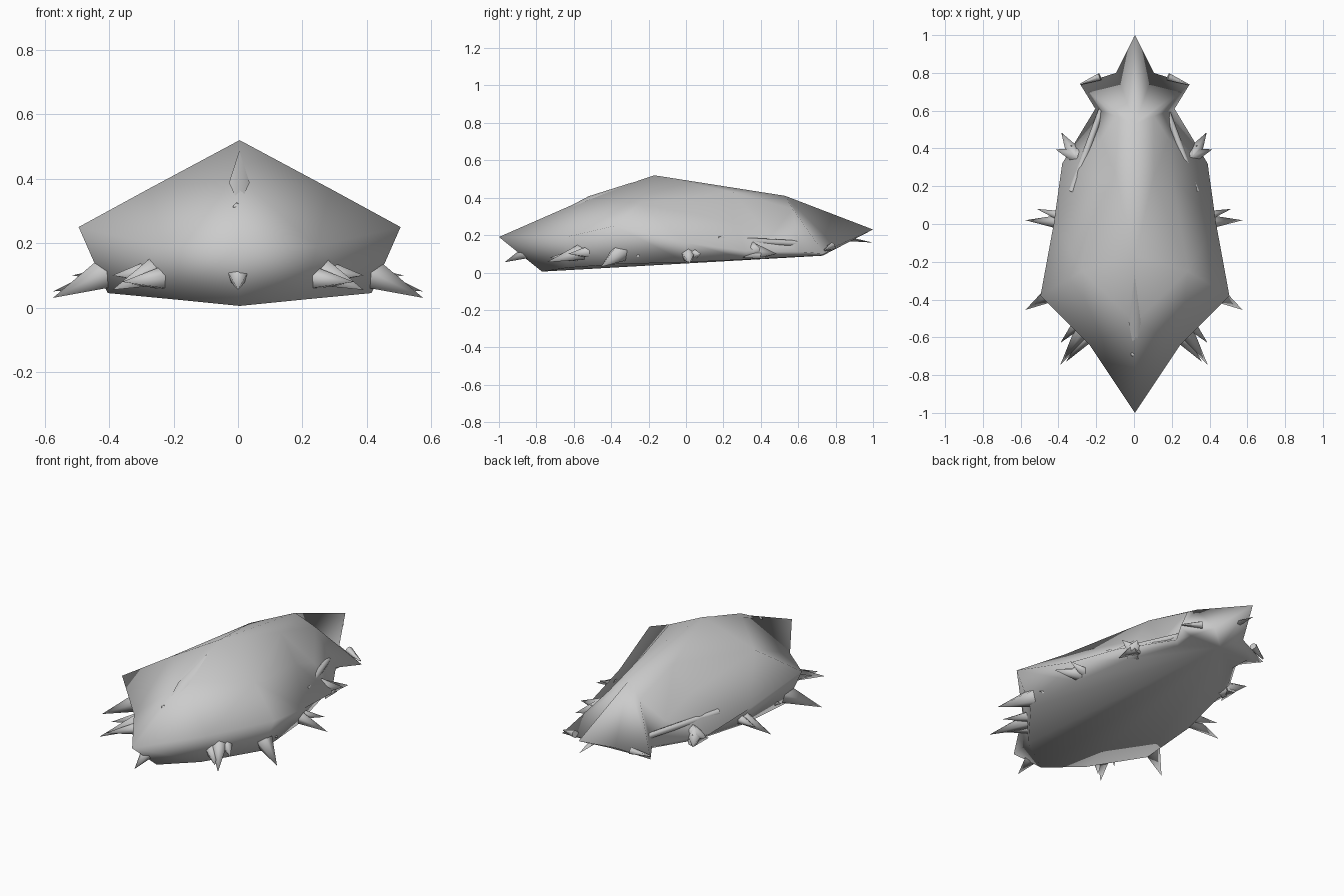
import bpy, bmesh, math
from mathutils import Vector

if "Cube" in bpy.data.objects:
    bpy.data.objects.remove(bpy.data.objects["Cube"])

grey = bpy.data.materials.new("shell_grey")
grey.diffuse_color = (0.6, 0.6, 0.6, 1)
grey.use_nodes = True
grey.node_tree.nodes["Principled BSDF"].inputs["Base Color"].default_value = grey.diffuse_color


def add_object(name, bm, angle):
    bmesh.ops.recalc_face_normals(bm, faces=bm.faces[:])
    me = bpy.data.meshes.new(name)
    bm.to_mesh(me)
    bm.free()
    me.materials.append(grey)
    ob = bpy.data.objects.new(name, me)
    bpy.context.collection.objects.link(ob)
    bpy.context.view_layer.objects.active = ob
    ob.select_set(True)
    bpy.ops.object.shade_smooth_by_angle(angle=math.radians(angle))
    ob.select_set(False)
    return ob


# Armoured body: half of the shell as named points, mirrored across x
P = dict(
    nose=(0, -1, .19), brow=(0, -.52, .40), apex=(0, -.17, .52), crest=(0, .53, .41), tail=(0, 1, .23),
    cheek=(.24, -.64, .19), corner=(.5, -.38, .25), waist=(.43, 0, .16), hip=(.385, .32, .115),
    neck=(.21, .61, .11), fan=(.29, .74, .10), notch=(.10, .80, .14),
    dome=(.28, -.25, .37), back=(.10, .25, .43), groove=(.20, .25, .27), shoulder=(.10, .57, .34),
    hollow=(.18, .45, .19),
    keel=(0, -.77, .005), b1=(.20, -.64, .025), b2=(.41, -.37, .045), b3=(.39, 0, .055),
    b4=(.32, .33, .07), b5=(.19, .60, .085), b6=(.2, .72, .09), end=(0, .73, .09))

# Faces of the front dome, the back and the tail fan
FACES = ["nose cheek brow", "cheek corner dome", "cheek dome brow", "brow dome apex"]
FACES += ["apex dome back", "apex back crest", "dome corner waist", "dome waist groove",
          "dome groove back", "groove waist hip", "groove hip hollow", "hollow hip neck",
          "back groove hollow", "back hollow shoulder", "hollow neck shoulder", "back shoulder crest"]
FACES += ["shoulder neck fan", "crest shoulder fan", "crest fan notch", "crest notch tail",
          "fan b6 notch", "notch b6 end", "notch end tail"]

# Side wall between rim and base, and the belly fanned from its rear centre
rim = ["nose", "cheek", "corner", "waist", "hip", "neck", "fan"]
base = ["keel", "b1", "b2", "b3", "b4", "b5", "b6"]
for i in range(6):
    FACES.append(" ".join((rim[i], base[i], base[i + 1], rim[i + 1])))
    FACES.append(" ".join((base[i], base[i + 1], "end")))

bm = bmesh.new()
for side in (1, -1):
    v = {k: bm.verts.new((p[0] * side, p[1], p[2])) for k, p in P.items()}
    for f in FACES:
        bm.faces.new([v[k] for k in f.split()])
bmesh.ops.remove_doubles(bm, verts=bm.verts[:], dist=.0005)
bmesh.ops.translate(bm, verts=bm.verts[:], vec=(.005, 0, 0))
add_object("armoured_body", bm, 180)


# Tapered bars between two points: thorns, rods and claws
def taper(name, a, b, r1, r2=0.0, sides=5, flat=1.0):
    a, b = Vector(a), Vector(b)
    bm = bmesh.new()
    bmesh.ops.create_cone(bm, cap_ends=True, segments=sides, radius1=r1, radius2=r2, depth=(b - a).length)
    if r2 == 0:
        bmesh.ops.remove_doubles(bm, verts=bm.verts[:], dist=.0001)
    rot = (b - a).to_track_quat('Z', 'Y')
    for w in bm.verts:
        w.co = rot @ Vector((w.co.x, w.co.y * flat, w.co.z)) + (a + b) / 2
    add_object(name, bm, 75)


# (base, tip, radius) of the rim thorns on one side
THORNS = [
    ((.39, -.34, .115), (.575, -.455, .03), .06),
    ((.26, -.55, .11), (.39, -.745, .055), .05),
    ((.23, -.58, .09), (.36, -.73, .08), .04),
    ((.27, -.50, .11), (.39, -.63, .10), .04),
    ((.38, .01, .10), (.575, .02, .05), .042),
    ((.38, .04, .10), (.515, .08, .10), .03),
    ((.31, .36, .11), (.385, .485, .10), .05),
    ((.30, .36, .12), (.415, .395, .13), .045),
    ((.33, .42, .10), (.36, .30, .08), .035),
    ((.40, -.25, .09), (.445, -.26, .09), .02),
]
for side in (1, -1):
    tag = "right" if side == 1 else "left"
    mir = lambda p: (p[0] * side, p[1], p[2])
    for i, (a, b, r) in enumerate(THORNS):
        taper(f"rim_thorn_{tag}_{i + 1}", mir(a), mir(b), r)
    # Side rods and fan claws
    taper(f"side_rod_{tag}", mir((.17, .61, .155)), mir((.33, .17, .175)), .016, .02, 8)
    taper(f"fan_claw_{tag}", mir((.18, .78, .14)), mir((.285, .74, .12)), .022, .004, 6)

# Chin and tail thorns on the centre line
taper("chin_thorn", (0, -.84, .11), (0, -.97, .055), .04)
taper("tail_thorn", (0, .78, .19), (0, 1, .16), .035, flat=.6)

# Slim blade lying on the front ridge
bm = bmesh.new()
tip, mid, low = [bm.verts.new(c) for c in ((.004, -.27, .487), (.004, -.52, .408), (.004, -.69, .318))]
for side in (1, -1):
    w = bm.verts.new((.004 + .032 * side, -.52, .388))
    bm.faces.new((tip, mid, w))
    bm.faces.new((mid, low, w))
add_object("ridge_blade", bm, 75)

# Small bead in front of the blade
bm = bmesh.new()
bmesh.ops.create_icosphere(bm, subdivisions=1, radius=.014)
bmesh.ops.translate(bm, verts=bm.verts[:], vec=(-.004, -.69, .312))
add_object("ridge_bead", bm, 60)
